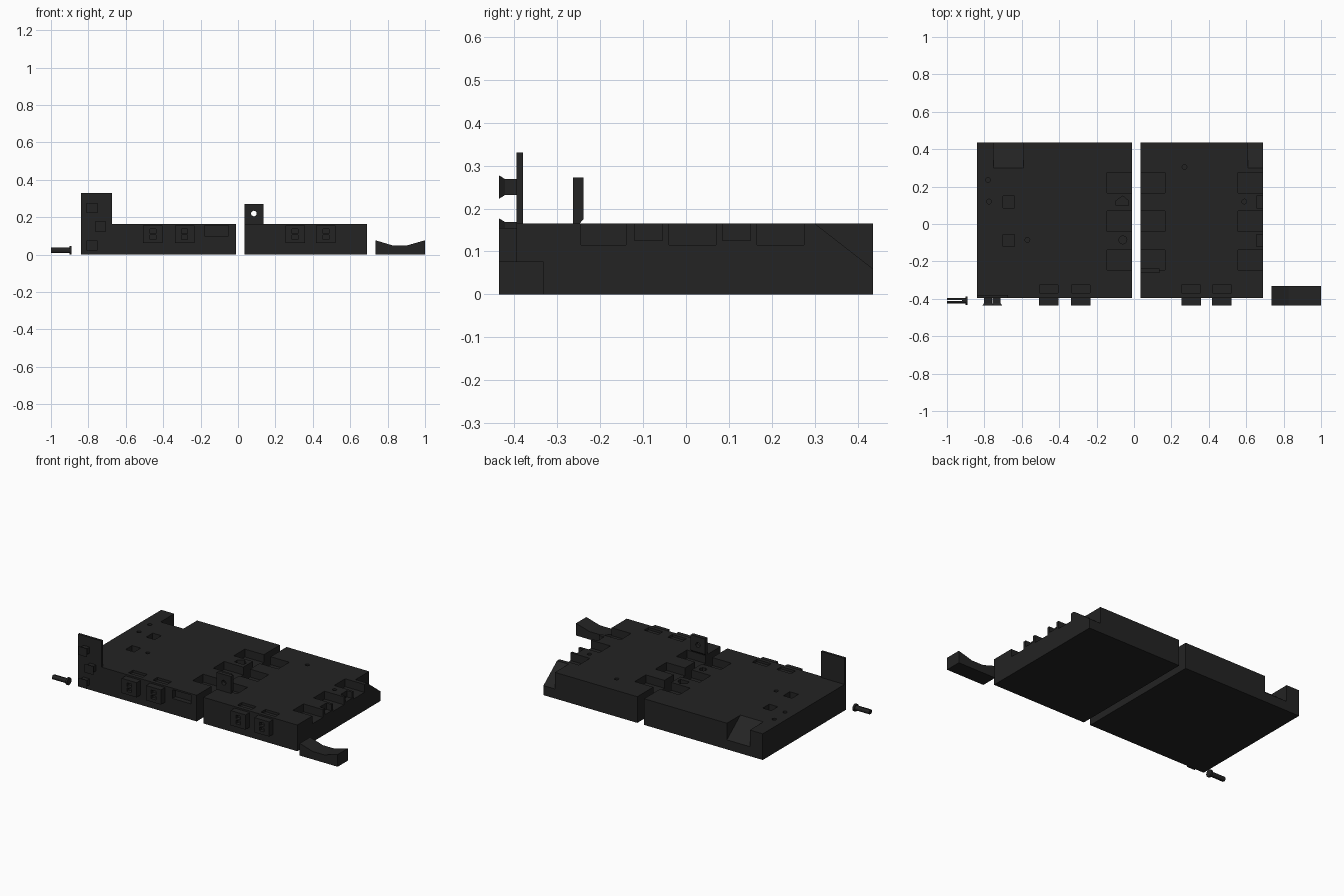
import bpy, bmesh, math
from mathutils import Matrix, Vector

if "Cube" in bpy.data.objects:
    bpy.data.objects.remove(bpy.data.objects["Cube"])

black = bpy.data.materials.new("matte black")
black.diffuse_color = (0.017, 0.017, 0.017, 1)
black.use_nodes = True
black.node_tree.nodes["Principled BSDF"].inputs["Base Color"].default_value = black.diffuse_color
TOP = 0.165
FRONT, BACK = -0.395, 0.435


def finish(name, bm):
    bmesh.ops.recalc_face_normals(bm, faces=bm.faces)
    me = bpy.data.meshes.new(name)
    bm.to_mesh(me)
    bm.free()
    me.materials.append(black)
    ob = bpy.data.objects.new(name, me)
    bpy.context.collection.objects.link(ob)
    return ob


def box(name, x, y, z):
    bm = bmesh.new()
    bmesh.ops.create_cube(bm, size=1)
    for v in bm.verts:
        v.co = Vector([(r[0] + r[1]) / 2 + c * (r[1] - r[0]) for r, c in zip((x, y, z), v.co)])
    return finish(name, bm)


def prism(name, profile, axis, lo, hi):
    """Extrude a 2D profile along the x, y or z axis."""
    bm = bmesh.new()
    def at(p, t):
        c = list(p)
        c.insert("xyz".index(axis), t)
        return bm.verts.new(c)
    f = bm.faces.new([at(p, lo) for p in profile])
    ext = bmesh.ops.extrude_face_region(bm, geom=[f])
    d = Vector([(hi - lo) if a == axis else 0 for a in "xyz"])
    bmesh.ops.translate(bm, vec=d, verts=[g for g in ext["geom"] if isinstance(g, bmesh.types.BMVert)])
    return finish(name, bm)


def circle(x, y, r, n=12):
    return [(x + r * math.cos(2 * math.pi * i / n), y + r * math.sin(2 * math.pi * i / n)) for i in range(n)]


def cut(target, cutters):
    bpy.context.view_layer.objects.active = target
    for c in cutters:
        m = target.modifiers.new("cut", 'BOOLEAN')
        m.operation, m.solver, m.object = 'DIFFERENCE', 'EXACT', c
        bpy.ops.object.modifier_apply(modifier=m.name)
        bpy.data.objects.remove(c, do_unlink=True)


def pocket(x, y, floor):
    return box("cutter", x, y, (floor, TOP + 0.1))


def ramp(x0, x1):
    # sloped notch that runs out through the back face
    return prism("cutter", [(0.3, TOP), (0.3, 0.3), (0.5, 0.3), (0.5, 0.009), (BACK, 0.06)], "x", x0, x1)


def pin_hole(x, y):
    return prism("cutter", circle(x, y, 0.013), "z", 0.12, 0.3)


large_rows = [(0.165, 0.275), (-0.04, 0.07), (-0.245, -0.14)]
small_rows = [(0.085, 0.15), (-0.12, -0.055)]
left_ports, right_ports = (-0.455, -0.285), (0.305, 0.47)

# Left base slab with its pockets
left = box("left_base", (-0.84, -0.012), (FRONT, BACK), (0, TOP))
cuts = [ramp(-0.75, -0.59)]
cuts += [pocket((-0.145, 0.01), r, 0.115) for r in large_rows]
cuts += [pocket((-0.70, -0.64), r, 0.125) for r in small_rows]
cuts += [pin_hole(*p) for p in [(-0.78, 0.235), (-0.775, 0.12), (-0.57, -0.085)]]
cuts += [pocket((x - 0.05, x + 0.05), (-0.37, -0.325), 0.15) for x in left_ports]
cuts += [prism("cutter", [(-0.095, 0.10), (-0.03, 0.10), (-0.03, 0.125), (-0.06, 0.15), (-0.095, 0.125)], "z", 0.125, 0.3),
         prism("cutter", circle(-0.06, -0.085, 0.022, 8), "z", 0.125, 0.3),
         prism("cutter", [(-0.18, 0.10), (-0.05, 0.10), (-0.05, 0.155), (-0.18, 0.155)], "y", FRONT - 0.1, FRONT + 0.03)]
cut(left, cuts)

# Right base slab with its pockets
right = box("right_base", (0.035, 0.69), (FRONT, BACK), (0, TOP))
cuts = [ramp(0.61, 0.75)]
for r in large_rows:
    cuts += [pocket((0.0, 0.165), r, 0.115), pocket((0.555, 0.75), r, 0.115)]
cuts += [pocket((0.655, 0.75), r, 0.125) for r in small_rows]
cuts += [pin_hole(0.27, 0.305), pin_hole(0.59, 0.12)]
cuts += [pocket((x - 0.05, x + 0.05), (-0.37, -0.325), 0.15) for x in right_ports]
cut(right, cuts)

# Front ports, each with two small sockets
for i, x in enumerate(left_ports + right_ports):
    port = box(f"front_port_{i + 1}", (x - 0.052, x + 0.052), (-0.435, FRONT + 0.005), (0.062, 0.155))
    cut(port, [box("cutter", (x - 0.016, x + 0.016), (-0.5, -0.415), (z, z + 0.022)) for z in (0.082, 0.114)])

# Tall upright plate at the front left corner
box("upright_plate", (-0.84, -0.675), (FRONT, -0.38), (0.1, 0.33))

# Flared pegs on the upright plate
for i, (x, z) in enumerate([(-0.78, 0.25), (-0.735, 0.15), (-0.78, 0.05)]):
    bm = bmesh.new()
    rings = []
    for y, h in [(FRONT + 0.005, 0.019), (-0.422, 0.019), (-0.435, 0.027)]:
        rings.append([bm.verts.new((x + sx * h * 1.1, y, z + sz * h))
                      for sx, sz in ((-1, -1), (1, -1), (1, 1), (-1, 1))])
    for a, b in zip(rings, rings[1:]):
        for k in range(4):
            bm.faces.new((a[k], a[(k + 1) % 4], b[(k + 1) % 4], b[k]))
    bm.faces.new(rings[0])
    bm.faces.new(rings[-1])
    finish(f"peg_{i + 1}", bm)

# Standing tab with a round eye
tab = prism("eye_tab", [(-0.263, 0.16), (-0.252, 0.16), (-0.239, 0.175), (-0.239, 0.272), (-0.263, 0.272)], "x", 0.035, 0.135)
cut(tab, [prism("cutter", circle(0.085, 0.22, 0.015, 16), "y", -0.4, -0.1)])

# Loose cradle with a dished top
prism("cradle", [(0.735, 0), (1.0, 0), (1.0, 0.077), (0.905, 0.05), (0.825, 0.05), (0.735, 0.077)], "y", -0.435, -0.332)

# Loose split pin lying on its side
pin = prism("pin_shaft", circle(-0.41, 0.023, 0.015), "x", -1.0, -0.895)
cut(pin, [box("cutter", (-1.1, -0.92), (-0.413, -0.407), (-0.1, 0.1))])
prism("pin_head", circle(-0.41, 0.023, 0.023), "x", -0.902, -0.89)
